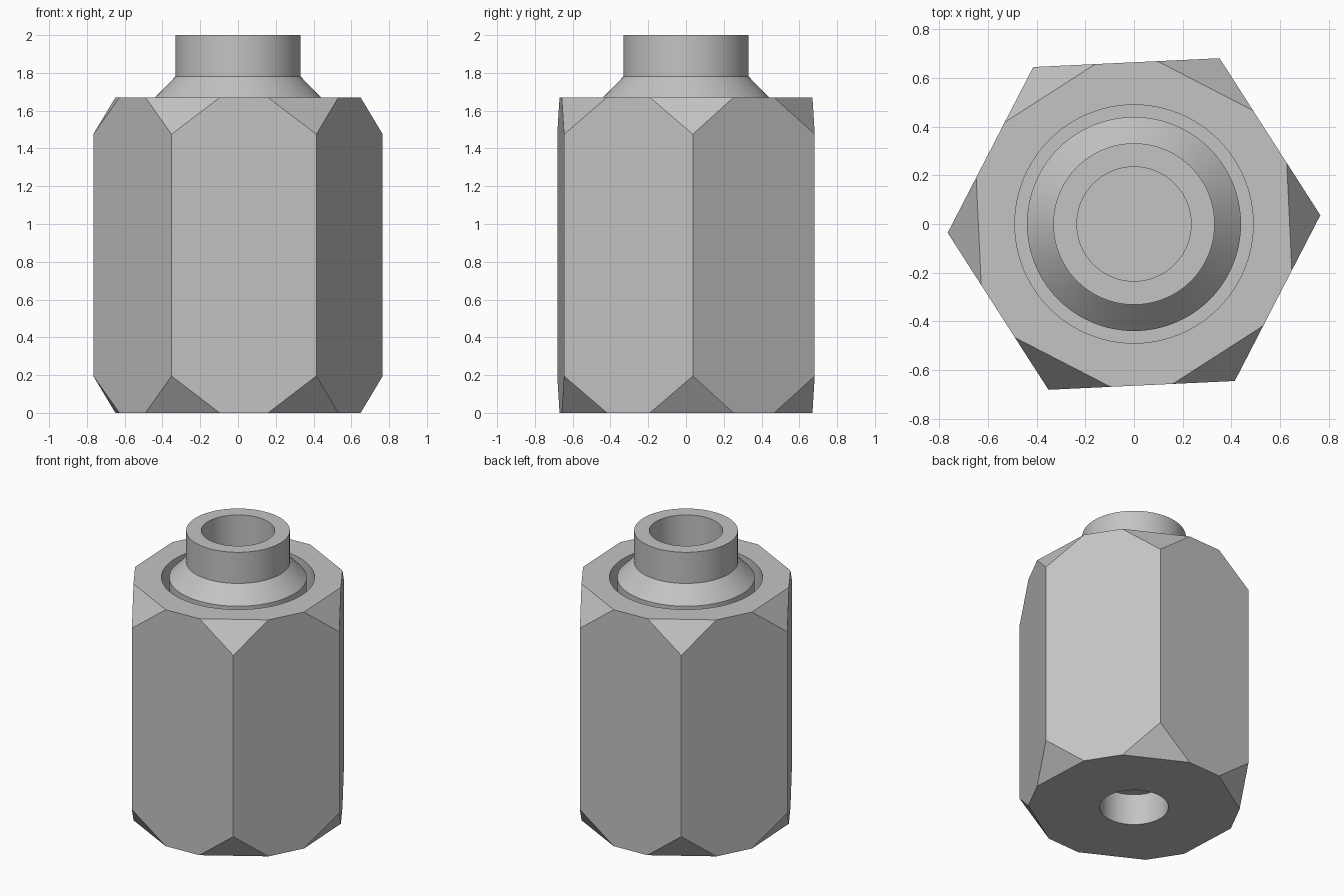
import bpy, bmesh, math
from mathutils import Vector

# Remove the default cube
cube = bpy.data.objects.get("Cube")
if cube:
    bpy.data.objects.remove(cube, do_unlink=True)

RADIUS, TWIST = 0.767, math.radians(2.7)   # hexagon corners and their turn
TOP, CHAMFER = 1.67, 0.195
SEGMENTS = 96
SEAT, BORE_FLOOR, BORE = 1.45, 1.0, 0.235

steel = bpy.data.materials.new("plain_grey_steel")
steel.use_nodes = True
grey = (0.55, 0.55, 0.55, 1)
steel.diffuse_color = grey
steel.node_tree.nodes["Principled BSDF"].inputs["Base Color"].default_value = grey


def add_object(name, bm):
    bmesh.ops.recalc_face_normals(bm, faces=bm.faces[:])
    mesh = bpy.data.meshes.new(name)
    bm.to_mesh(mesh)
    bm.free()
    mesh.materials.append(steel)
    obj = bpy.data.objects.new(name, mesh)
    bpy.context.collection.objects.link(obj)
    return obj


def activate(obj):
    bpy.ops.object.select_all(action='DESELECT')
    obj.select_set(True)
    bpy.context.view_layer.objects.active = obj


def lathe(name, profile):
    """Revolve a closed (radius, height) profile around z."""
    bm = bmesh.new()
    verts = [bm.verts.new((r, 0, z)) for r, z in profile]
    edges = [bm.edges.new((v, verts[i - 1])) for i, v in enumerate(verts)]
    bmesh.ops.spin(bm, geom=verts + edges, cent=(0, 0, 0), axis=(0, 0, 1),
                   angle=math.tau, steps=SEGMENTS, use_duplicate=False)
    bmesh.ops.remove_doubles(bm, verts=bm.verts[:], dist=0.0001)
    return add_object(name, bm)


def drill(target, radius, low, high):
    """Cut a round hole between two heights."""
    bm = bmesh.new()
    bmesh.ops.create_cone(bm, cap_ends=True, segments=SEGMENTS, radius1=radius,
                          radius2=radius, depth=high - low)
    bmesh.ops.translate(bm, verts=bm.verts[:], vec=(0, 0, (low + high) / 2))
    cutter = add_object("hole_cutter", bm)
    cutter.hide_render = True
    activate(target)
    mod = target.modifiers.new("hole", 'BOOLEAN')
    mod.operation, mod.solver, mod.object = 'DIFFERENCE', 'EXACT', cutter
    bpy.ops.object.modifier_apply(modifier=mod.name)
    bpy.data.objects.remove(cutter, do_unlink=True)


# Hexagonal body with a triangular facet cut off each corner
bm = bmesh.new()
corners = [Vector((RADIUS * math.cos(TWIST + i * math.tau / 6),
                   RADIUS * math.sin(TWIST + i * math.tau / 6), 0)) for i in range(6)]
for i, corner in enumerate(corners):
    for z in (CHAMFER, TOP - CHAMFER):
        bm.verts.new((corner.x, corner.y, z))
    for near in (corners[i - 1], corners[(i + 1) % 6]):
        p = corner.lerp(near, 1 / 3)
        for z in (0, TOP):
            bm.verts.new((p.x, p.y, z))
bmesh.ops.convex_hull(bm, input=bm.verts[:])
bmesh.ops.dissolve_limit(bm, angle_limit=math.radians(1),
                         verts=bm.verts[:], edges=bm.edges[:])
body = add_object("hexagonal_body", bm)

# Top recess, blind bore beneath the neck, and blind hole in the base
drill(body, 0.49, SEAT, TOP + 0.2)
drill(body, BORE, BORE_FLOOR, SEAT + 0.1)
drill(body, 0.22, -0.2, 0.22)

# Hollow neck with a sloped shoulder, seated in the recess
neck = lathe("hollow_neck", [(BORE, SEAT), (0.44, SEAT), (0.44, TOP), (0.332, 1.78),
                             (0.332, 2), (BORE, 2)])

# Smooth round walls, keep the facets crisp
for obj in (body, neck):
    activate(obj)
    bpy.ops.object.shade_smooth_by_angle(angle=math.radians(20))
